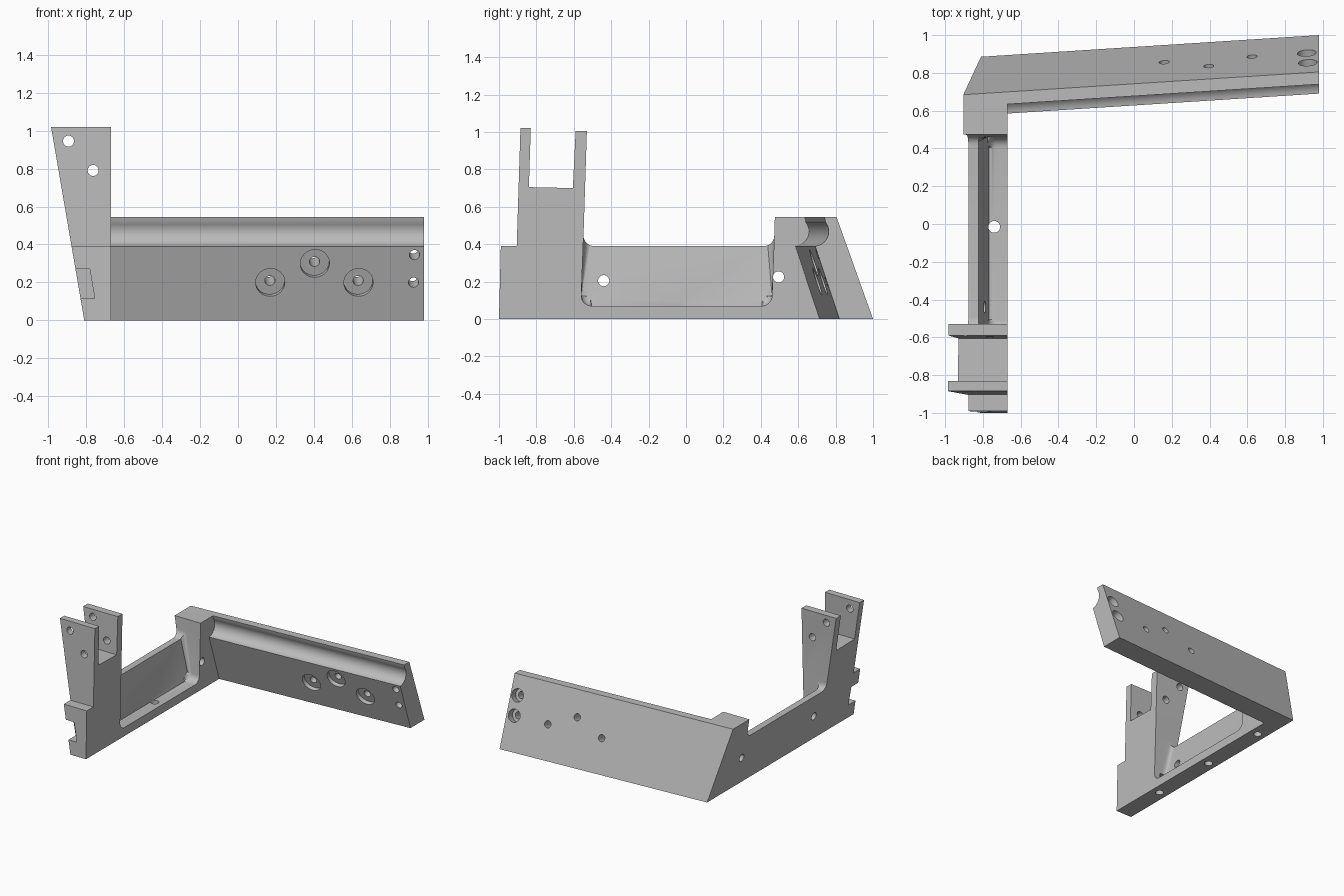
import bpy, bmesh, math
from mathutils import Vector

if "Cube" in bpy.data.objects:
    bpy.data.objects.remove(bpy.data.objects["Cube"])

LEAN = -0.1716   # x change per z on the outer left face
SKEW = 0.064     # y change per x along the arm
scene = bpy.context.scene


def add_object(name, bm):
    bmesh.ops.recalc_face_normals(bm, faces=bm.faces)
    mesh = bpy.data.meshes.new(name)
    bm.to_mesh(mesh)
    bm.free()
    ob = bpy.data.objects.new(name, mesh)
    scene.collection.objects.link(ob)
    return ob


def arc(cy, cz, r, a0, a1, n=8):
    angles = [math.radians(a0 + (a1 - a0) * i / n) for i in range(n + 1)]
    return [(cy + r * math.cos(a), cz + r * math.sin(a)) for a in angles]


def prism(name, profile, left, right, skew=0.0, round_left=0.0):
    """Extrude a y-z profile along x; the left cap follows the lean."""
    bm = bmesh.new()
    caps = []
    for is_left in (True, False):
        verts = []
        for y, z in profile:
            x = left + LEAN * z if is_left else right
            verts.append(bm.verts.new((x, y + skew * (x - 0.98), z)))
        caps.append(verts)
    left_face = bm.faces.new(caps[0])
    bm.faces.new(caps[1])
    n = len(profile)
    for i in range(n):
        j = (i + 1) % n
        bm.faces.new((caps[0][i], caps[0][j], caps[1][j], caps[1][i]))
    if round_left:
        bmesh.ops.bevel(bm, geom=list(left_face.edges), offset=round_left,
                        segments=5, profile=0.5, affect='EDGES')
    return add_object(name, bm)


def drill(name, start, end, r):
    """Cylinder cutter between two points."""
    a, b = Vector(start), Vector(end)
    bm = bmesh.new()
    bmesh.ops.create_cone(bm, cap_ends=True, segments=32, radius1=r, radius2=r,
                          depth=(b - a).length)
    ob = add_object(name, bm)
    rot = (b - a).to_track_quat('Z', 'Y').to_matrix().to_4x4()
    rot.translation = (a + b) / 2
    ob.data.transform(rot)
    return ob


# Side plate: low rail, forked post at the front, corner block at the back
side = [(-1, 0), (0.78, 0), (0.66, 0.545), (0.475, 0.545)]
side += arc(0.417, 0.445, 0.055, 0, -90)
side += arc(-0.493, 0.445, 0.055, -90, -180)
side += [(-0.53, 1.005), (-0.59, 1.005), (-0.605, 0.70), (-0.84, 0.705),
         (-0.83, 1.02), (-0.885, 1.02), (-0.905, 0.39), (-0.99, 0.39)]
bracket = prism("bracket", side, -0.81, -0.67)

# Long tilted arm with a concave groove along its upper front edge
arm_profile = [(0.82, 0), (1.0, 0), (0.805, 0.545), (0.74, 0.545)]
arm_profile += arc(0.685, 0.468, 0.078, 38, -86, 12)
arm = prism("arm", arm_profile, -0.81, 0.98, skew=SKEW)

cutters = []

# Rounded pocket in the rail, leaving a thin leaning wall and a floor
pocket = arc(-0.505, 0.125, 0.055, 180, 270) + arc(0.405, 0.125, 0.055, 270, 360)
pocket += [(0.472, 0.445), (-0.548, 0.445)]
cutters.append(prism("pocket_cutter", pocket, -0.755, -0.5, round_left=0.035))

# Notch in the outer left side of the front end
notch = prism("notch_cutter", [(-1.1, 0.115), (-0.905, 0.115),
                               (-0.905, 0.27), (-1.1, 0.27)], -1.1, -0.5)
for v in notch.data.vertices:
    if v.co.x > -0.6:
        v.co.x = -0.735 + LEAN * v.co.z
cutters.append(notch)

# Fork pin holes, rail side holes, underside holes
for x, z in ((-0.893, 0.945), (-0.763, 0.79)):
    cutters.append(drill("pin_hole_cutter", (x, -1.1, z), (x, -0.4, z), 0.029))
for y, z in ((-0.44, 0.205), (0.495, 0.225)):
    cutters.append(drill("side_hole_cutter", (-1.1, y, z), (-0.55, y, z), 0.03))
for y, top in ((-0.585, 0.15), (-0.015, 0.2), (0.555, 0.15)):
    cutters.append(drill("base_hole_cutter", (-0.74, y, -0.1), (-0.74, y, top), 0.031))

# Arm holes: three recessed on the front, two recessed on the back
axis = Vector((-SKEW, 1, 0.345)).normalized()


def arm_front(x, z):
    return Vector((x, 0.82 - 0.333 * z + SKEW * (x - 0.98), z))


for x, z in ((0.17, 0.2), (0.405, 0.3), (0.635, 0.2)):
    p = arm_front(x, z)
    cutters.append(drill("arm_hole_cutter", p - axis * 0.2, p + axis * 0.4, 0.027))
    cutters.append(drill("recess_cutter", p - axis * 0.1, p + axis * 0.03, 0.077))
for x, z in ((0.93, 0.345), (0.925, 0.2)):
    p = arm_front(x, z)
    cutters.append(drill("end_hole_cutter", p - axis * 0.2, p + axis * 0.4, 0.027))
    cutters.append(drill("end_recess_cutter", p + axis * 0.10, p + axis * 0.4, 0.05))

# Join the arm and cut everything, then keep the finished mesh
for ob, op in [(arm, 'UNION')] + [(c, 'DIFFERENCE') for c in cutters]:
    mod = bracket.modifiers.new(ob.name, 'BOOLEAN')
    mod.operation = op
    mod.solver = 'EXACT'
    mod.object = ob
    ob.hide_render = True
bpy.context.view_layer.update()
deps = bpy.context.evaluated_depsgraph_get()
result = bpy.data.meshes.new_from_object(bracket.evaluated_get(deps))
bracket.modifiers.clear()
bracket.data = result
for ob in [arm] + cutters:
    bpy.data.objects.remove(ob)

# One plain grey
grey = bpy.data.materials.new("grey metal")
grey.diffuse_color = (0.5, 0.5, 0.5, 1)
grey.use_nodes = True
grey.node_tree.nodes["Principled BSDF"].inputs["Base Color"].default_value = grey.diffuse_color
result.materials.clear()
result.materials.append(grey)

bpy.context.view_layer.objects.active = bracket
bracket.select_set(True)
bpy.ops.object.shade_smooth_by_angle(angle=math.radians(30))
